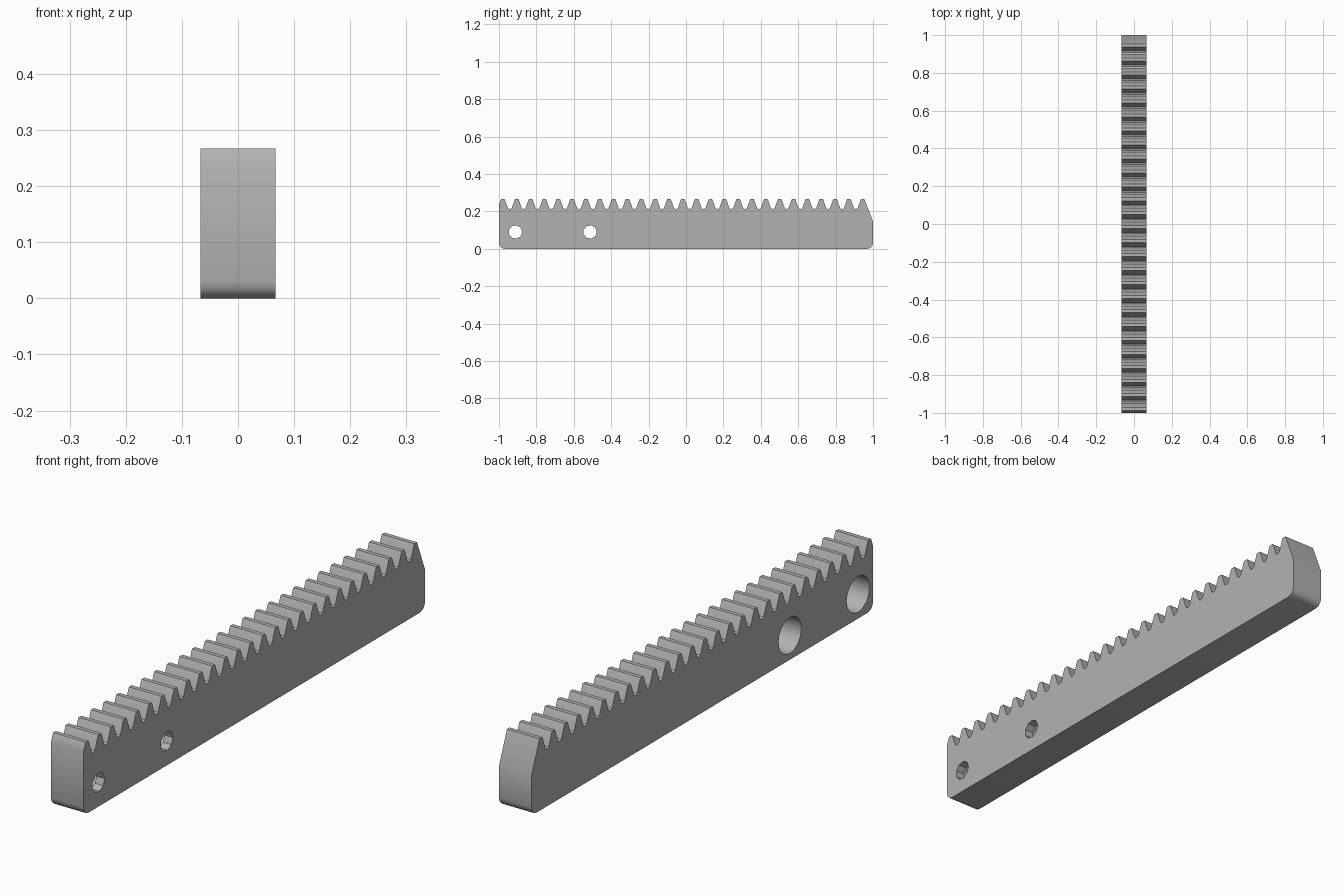
import bpy, bmesh, math
from mathutils import Matrix

cube = bpy.data.objects.get("Cube")
if cube:
    bpy.data.objects.remove(cube, do_unlink=True)

HALF, TOP, ROOT = 0.0667, 0.267, 0.212   # half thickness, tooth tip and root heights
PITCH, TEETH, FIRST = 0.074, 27, -0.979
CORNER = 0.03                            # bottom corner radius

steel = bpy.data.materials.new("steel grey")
steel.use_nodes = True
grey = (0.45, 0.45, 0.45, 1)
steel.diffuse_color = grey
steel.node_tree.nodes["Principled BSDF"].inputs["Base Color"].default_value = grey


def corner(cy, start):
    """Quarter arc rounding one bottom corner."""
    angles = [math.radians(start + 30 * i) for i in range(4)]
    return [(cy + CORNER * math.cos(a), CORNER + CORNER * math.sin(a)) for a in angles]


# Side profile: rounded base, sloped back end, then the teeth from back to front
profile = corner(CORNER - 1, 180) + corner(1 - CORNER, 270) + [(1, 0.147)]
half_tooth = [(0.0275, ROOT + 0.004), (0.0235, ROOT + 0.015),
              (0.011, TOP - 0.005), (0.008, TOP)]
for i in reversed(range(TEETH)):
    c = FIRST + i * PITCH
    if i < TEETH - 1:
        profile += [(c + PITCH / 2, ROOT)] + [(c + y, z) for y, z in half_tooth]
    else:
        profile.append((c + 0.008, TOP))
    if i > 0:
        profile += [(c - y, z) for y, z in reversed(half_tooth)]
    else:
        profile += [(c - 0.008, TOP), (c - 0.011, TOP - 0.005), (-1, 0.235)]

# Toothed bar
bm = bmesh.new()
face = bm.faces.new([bm.verts.new((-HALF, y, z)) for y, z in profile])
side = bmesh.ops.extrude_face_region(bm, geom=[face])
bmesh.ops.translate(bm, vec=(2 * HALF, 0, 0),
                    verts=[v for v in side["geom"] if isinstance(v, bmesh.types.BMVert)])
bmesh.ops.recalc_face_normals(bm, faces=bm.faces)
mesh = bpy.data.meshes.new("toothed_bar")
bm.to_mesh(mesh)
bm.free()
mesh.materials.append(steel)
bar = bpy.data.objects.new("toothed_bar", mesh)
bpy.context.collection.objects.link(bar)


def drill(y, radius, sides, x0, x1):
    """Cut a hole along x between x0 and x1."""
    bm = bmesh.new()
    place = Matrix.Translation(((x0 + x1) / 2, y, 0.09)) @ Matrix.Rotation(math.pi / 2, 4, "Y")
    bmesh.ops.create_cone(bm, cap_ends=True, segments=sides, radius1=radius,
                          radius2=radius, depth=x1 - x0, matrix=place)
    cutter_mesh = bpy.data.meshes.new("hole_cutter")
    bm.to_mesh(cutter_mesh)
    bm.free()
    cutter_mesh.materials.append(steel)
    cutter = bpy.data.objects.new("hole_cutter", cutter_mesh)
    cutter.hide_render = True
    bpy.context.collection.objects.link(cutter)
    cut = bar.modifiers.new("hole", "BOOLEAN")
    cut.operation, cut.solver, cut.object = "DIFFERENCE", "EXACT", cutter
    bpy.ops.object.modifier_apply(modifier=cut.name)
    bpy.data.objects.remove(cutter, do_unlink=True)


# Screw holes with wide counterbores on one side
bpy.ops.object.select_all(action="DESELECT")
bar.select_set(True)
bpy.context.view_layer.objects.active = bar
for y in (-0.912, -0.513):
    drill(y, 0.067, 16, -0.1, 0.033)
    drill(y, 0.036, 9, -0.1, 0.1)

bpy.ops.object.shade_smooth_by_angle(angle=math.radians(32))
